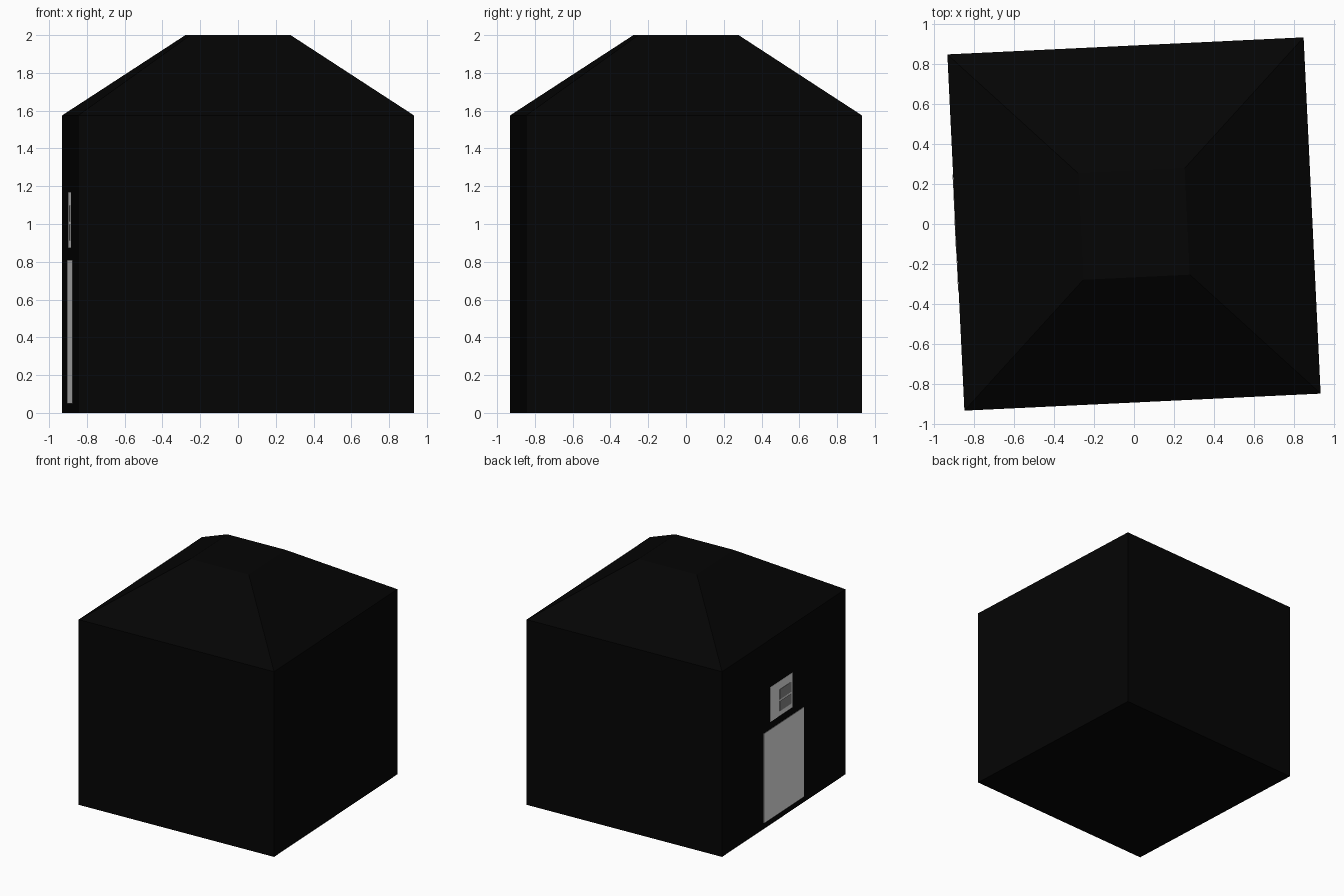
import bpy, bmesh, math
from mathutils import Matrix

cube = bpy.data.objects.get("Cube")
if cube:
    bpy.data.objects.remove(cube, do_unlink=True)

TURN = Matrix.Rotation(math.radians(2.74), 4, "Z")
HALF, TOP_HALF, EAVES, PEAK = 0.89, 0.266, 1.575, 2.0


def material(name, value):
    m = bpy.data.materials.new(name)
    m.use_nodes = True
    colour = (value, value, value, 1)
    m.diffuse_color = colour
    m.node_tree.nodes["Principled BSDF"].inputs["Base Color"].default_value = colour
    return m


black = material("near black", 0.0013)
white = material("off white", 0.8)
grey = material("mid grey", 0.25)


def add_object(name, bm, mat):
    """Turn the part slightly about the vertical axis and add it."""
    mesh = bpy.data.meshes.new(name)
    bm.transform(TURN)
    bmesh.ops.recalc_face_normals(bm, faces=bm.faces)
    bm.to_mesh(mesh)
    bm.free()
    mesh.materials.append(mat)
    bpy.context.collection.objects.link(bpy.data.objects.new(name, mesh))


def wall_plate(name, mat, out, y, z, width, height):
    """Thin plate on the -x wall, standing out by the given distance."""
    bm = bmesh.new()
    bmesh.ops.create_cube(bm, size=1, matrix=Matrix.Translation((-HALF - out / 2, y, z))
                          @ Matrix.Diagonal((out, width, height, 1)))
    add_object(name, bm, mat)


# House: square walls with a flat-topped hipped roof
bm = bmesh.new()
rings = []
for half, z in ((HALF, 0), (HALF, EAVES), (TOP_HALF, PEAK)):
    rings.append([bm.verts.new((sx * half, sy * half, z))
                  for sx, sy in ((-1, -1), (1, -1), (1, 1), (-1, 1))])
for low, high in zip(rings, rings[1:]):
    for i in range(4):
        j = (i + 1) % 4
        bm.faces.new((low[i], low[j], high[j], high[i]))
bm.faces.new(rings[0])
bm.faces.new(rings[-1])
add_object("house", bm, black)

# Door with a sign above it, marked by two rows
wall_plate("door", white, 0.003, 0, 0.43, 0.578, 0.76)
wall_plate("sign", white, 0.002, 0.036, 1.021, 0.318, 0.295)
for row, z in (("lower", 0.955), ("upper", 1.055)):
    wall_plate("sign_row_" + row, grey, 0.004, -0.022, z, 0.165, 0.085)
